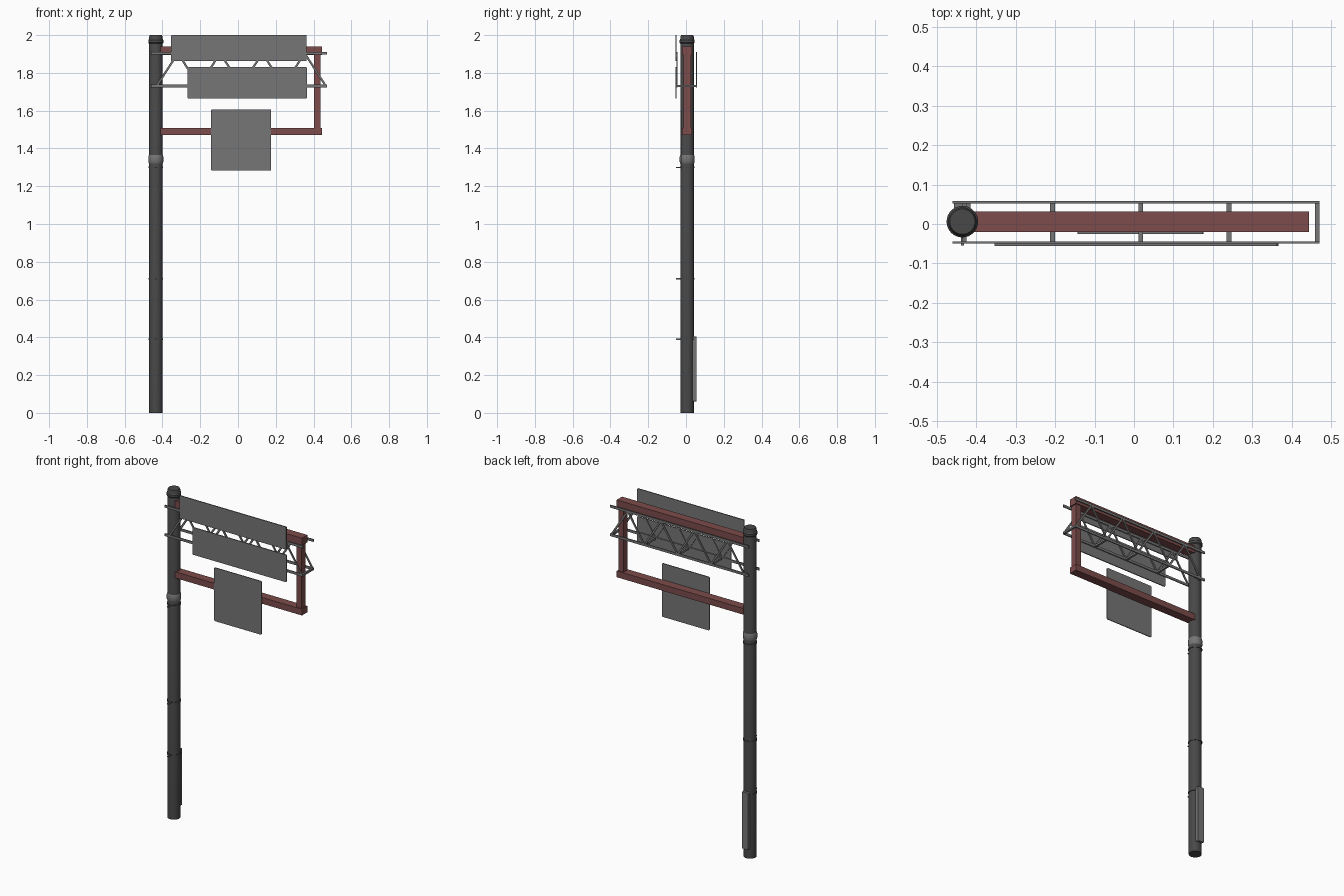
import bpy, bmesh, math
from mathutils import Vector, Matrix

if "Cube" in bpy.data.objects:
    bpy.data.objects.remove(bpy.data.objects["Cube"])


def material(name, rgb):
    m = bpy.data.materials.new(name)
    m.use_nodes = True
    m.diffuse_color = (*rgb, 1)
    m.node_tree.nodes["Principled BSDF"].inputs["Base Color"].default_value = (*rgb, 1)
    return m


DARK = material("dark grey paint", (0.065, 0.065, 0.065))
GREY = material("galvanised grey", (0.18, 0.18, 0.18))
RED = material("dull red steel", (0.2, 0.072, 0.07))

PX, PY, R = -0.435, 0.006, 0.036   # pole axis and radius


def finish(bm, name, mat, smooth=False):
    bmesh.ops.recalc_face_normals(bm, faces=bm.faces)
    me = bpy.data.meshes.new(name)
    bm.to_mesh(me)
    bm.free()
    me.materials.append(mat)
    ob = bpy.data.objects.new(name, me)
    bpy.context.collection.objects.link(ob)
    if smooth:
        bpy.ops.object.select_all(action="DESELECT")
        ob.select_set(True)
        bpy.context.view_layer.objects.active = ob
        bpy.ops.object.shade_smooth_by_angle(angle=math.radians(35))
    return ob


def add_box(bm, x, y, z):
    """Box from three (low, high) ranges."""
    size = [b - a for a, b in (x, y, z)]
    mid = [(a + b) / 2 for a, b in (x, y, z)]
    mat = Matrix.Translation(mid) @ Matrix.Diagonal((*size, 1))
    return bmesh.ops.create_cube(bm, size=1, matrix=mat)["verts"]


def box(name, mat, x, y, z, corner=0):
    """Box whose corners in the front plane may be rounded."""
    bm = bmesh.new()
    add_box(bm, x, y, z)
    if corner:
        edges = [e for e in bm.edges
                 if abs(e.verts[0].co.y - e.verts[1].co.y) > 1e-5]
        bmesh.ops.bevel(bm, geom=edges, offset=corner, segments=3,
                        profile=0.5, affect="EDGES")
    return finish(bm, name, mat)


def add_bar(bm, a, b, width, depth):
    """Flat bar between two points in an xz plane."""
    a, b = Vector(a), Vector(b)
    d = b - a
    rot = Matrix.Rotation(-math.atan2(d.z, d.x), 4, "Y")
    mat = Matrix.Translation((a + b) / 2) @ rot @ Matrix.Diagonal((d.length, depth, width, 1))
    bmesh.ops.create_cube(bm, size=1, matrix=mat)


def lathe(name, mat, profile, steps=32):
    """Closed solid of revolution about the pole axis from (radius, z) pairs."""
    bm = bmesh.new()
    rings = []
    for r, z in profile:
        rings.append([bm.verts.new((PX + r * math.cos(2 * math.pi * i / steps),
                                    PY + r * math.sin(2 * math.pi * i / steps), z))
                      for i in range(steps)])
    for lo, hi in zip(rings, rings[1:]):
        for i in range(steps):
            j = (i + 1) % steps
            bm.faces.new((lo[i], lo[j], hi[j], hi[i]))
    bm.faces.new(rings[0][::-1])
    bm.faces.new(rings[-1])
    return finish(bm, name, mat, True)


# Pole with its collars
lathe("pole", DARK, [(R, 0), (R, 1.99), (R - 0.004, 2.0)])
lathe("middle_collar", GREY, [(R, 1.32), (0.04, 1.33), (0.04, 1.355), (R, 1.366)])
lathe("top_collar", DARK, [(R, 1.955), (0.04, 1.96), (0.04, 1.974), (R, 1.979)])

# Thin clamp bands with a front tab
for n, z in enumerate((0.39, 0.71, 1.30)):
    lathe(f"clamp_band_{n + 1}", DARK, [(0.039, z - 0.004), (0.039, z + 0.004)])
    box(f"clamp_tab_{n + 1}", GREY, (PX - 0.004, PX + 0.004),
        (-0.054, PY - R + 0.004), (z - 0.003, z + 0.003))

# Service box on the back of the pole
box("service_box", GREY, (PX - 0.021, PX + 0.021), (PY + 0.025, 0.055), (0.06, 0.405), 0.004)

# Red frame
beam_y = (PY - 0.026, PY + 0.026)
box("upper_beam", RED, (PX + 0.01, 0.444), beam_y, (1.895, 1.94))
box("lower_beam", RED, (PX + 0.01, 0.444), beam_y, (1.47, 1.508))
box("frame_post", RED, (0.402, 0.437), (PY - 0.02, PY + 0.02), (1.50, 1.90))

# Truss: two zigzag sides joined by cross bars under the valleys
TOP, LOW, PITCH = 1.904, 1.731, 0.2236
FRONT, BACK = -0.047, 0.055
valleys = [-0.43 + PITCH * i for i in range(5)]
for side, y in (("front", FRONT), ("back", BACK)):
    bm = bmesh.new()
    for z in (TOP, LOW):
        add_bar(bm, (-0.46, y, z), (0.47, y, z), 0.015, 0.006)
    for v in valleys[:-1]:
        peak = (v + PITCH / 2, y, TOP)
        add_bar(bm, (v, y, LOW), peak, 0.011, 0.005)
        add_bar(bm, peak, (v + PITCH, y, LOW), 0.011, 0.005)
    finish(bm, f"{side}_truss", GREY)
bm = bmesh.new()
for v in valleys:
    add_box(bm, (v - 0.006, v + 0.006), (FRONT, BACK), (LOW - 0.006, LOW + 0.006))
finish(bm, "truss_cross_bars", GREY)

# Sign panels
sign_y = (-0.056, -0.050)
box("upper_sign", GREY, (-0.354, 0.363), sign_y, (1.862, 2.0), 0.003)
box("middle_sign", GREY, (-0.268, 0.366), sign_y, (1.664, 1.83), 0.007)
box("lower_sign", GREY, (-0.143, 0.176), (PY - 0.031, PY - 0.026), (1.282, 1.607), 0.007)
